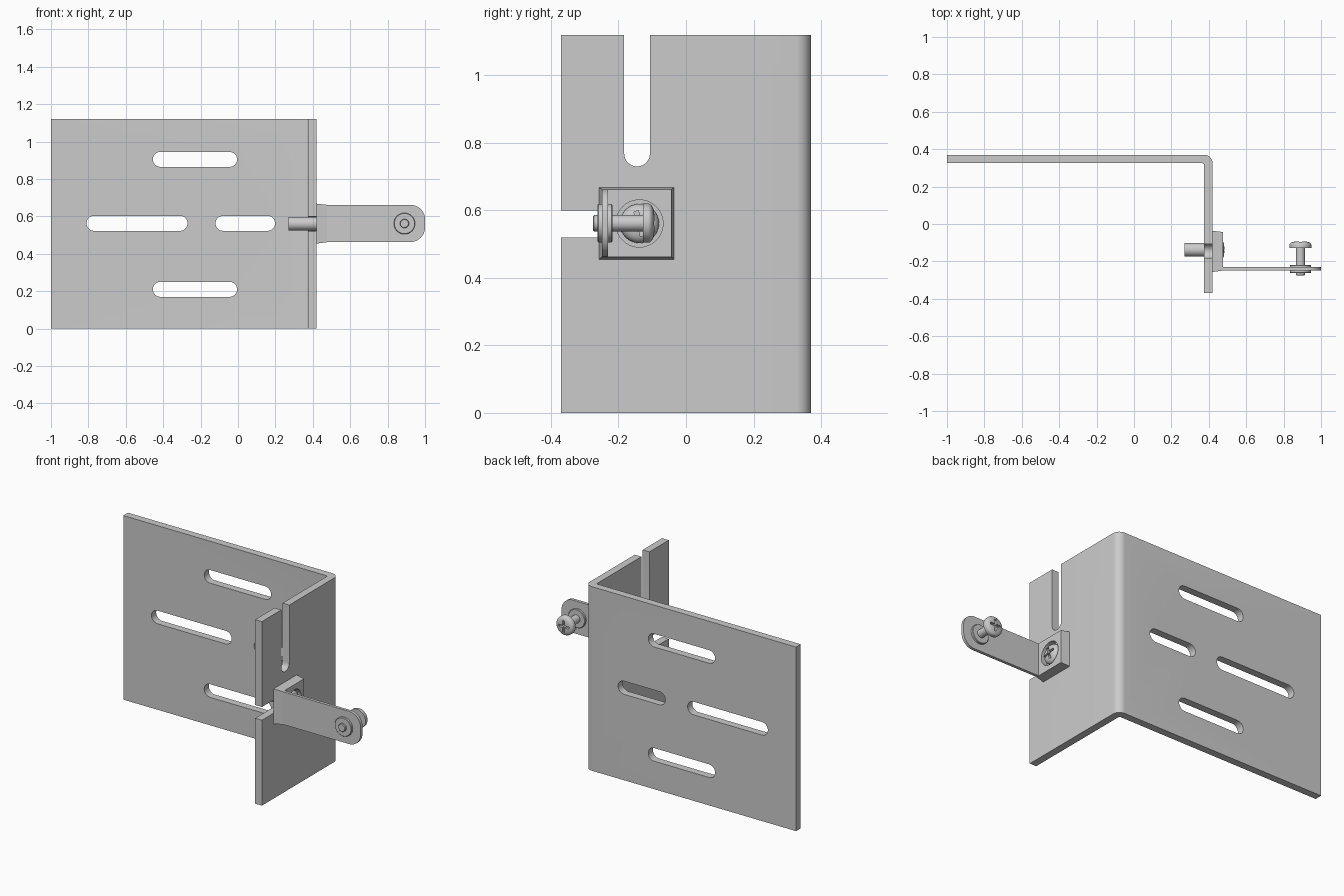
import bpy, bmesh
from math import sin, cos, pi, radians

if "Cube" in bpy.data.objects:
    bpy.data.objects.remove(bpy.data.objects["Cube"])

# axis mapping: profile (u, v) pushed along t
MAP = {'x': lambda u, v, t: (t, u, v),
       'y': lambda u, v, t: (u, t, v),
       'z': lambda u, v, t: (u, v, t)}


def finish(name, bm):
    bmesh.ops.remove_doubles(bm, verts=bm.verts, dist=1e-5)
    bmesh.ops.recalc_face_normals(bm, faces=bm.faces)
    me = bpy.data.meshes.new(name)
    bm.to_mesh(me)
    bm.free()
    ob = bpy.data.objects.new(name, me)
    bpy.context.collection.objects.link(ob)
    return ob


def loft(name, rings):
    bm = bmesh.new()
    vr = [[bm.verts.new(p) for p in r] for r in rings]
    n = len(vr[0])
    for a, b in zip(vr, vr[1:]):
        for i in range(n):
            j = (i + 1) % n
            bm.faces.new((a[i], a[j], b[j], b[i]))
    bm.faces.new(vr[0])
    bm.faces.new(vr[-1])
    return finish(name, bm)


def prism(name, pts, axis, a, b):
    return loft(name, [[MAP[axis](u, v, t) for u, v in pts] for t in (a, b)])


def lathe(name, prof, axis, cu, cv, n=40):
    # prof is a list of (radius, position along the axis)
    return loft(name, [[MAP[axis](cu + r * cos(2 * pi * i / n), cv + r * sin(2 * pi * i / n), t)
                        for i in range(n)] for r, t in prof])


def arc(cx, cy, r, a0, a1, n=10):
    return [(cx + r * cos(radians(a0 + (a1 - a0) * i / n)),
             cy + r * sin(radians(a0 + (a1 - a0) * i / n))) for i in range(n + 1)]


def slot(u0, u1, v, r):
    return arc(u1 - r, v, r, -90, 90, 16) + arc(u0 + r, v, r, 90, 270, 16)


def cut(ob, cutters):
    for c in cutters:
        m = ob.modifiers.new("cut", 'BOOLEAN')
        m.operation, m.solver, m.object = 'DIFFERENCE', 'EXACT', c
        bpy.context.view_layer.objects.active = ob
        bpy.ops.object.modifier_apply(modifier=m.name)
        bpy.data.objects.remove(c)


def cross(axis, cu, cv, length, width, a, b, turn):
    # plus-shaped driver recess
    l, w = length / 2, width / 2
    q = [(l, -w), (l, w), (w, w)]
    pts = []
    for k in range(4):
        for x, y in q:
            g = k * pi / 2 + radians(turn)
            pts.append((cu + x * cos(g) - y * sin(g), cv + x * sin(g) + y * cos(g)))
    return prism("cutter", pts, axis, a, b)


def dome(r, rim, top, n=8):
    # rounded screw-head profile from the rim to the crown
    return [(r * cos(pi / 2 * i / n) ** 0.6 if i < n else 0.0005,
             rim + (top - rim) * sin(pi / 2 * i / n)) for i in range(n + 1)]


# bent sheet bracket
prof = [(-1, 0.37)] + arc(0.375, 0.325, 0.045, 90, 0) + [(0.42, -0.37), (0.375, -0.37)] \
    + arc(0.365, 0.315, 0.01, 0, 90, 4) + [(-1, 0.325)]
bracket = prism("bracket", prof, 'z', 0, 1.12)
cuts = [prism("cutter", slot(u0, u1, v, 0.04), 'y', 0.25, 0.45)
        for u0, u1, v in ((-0.455, -0.005, 0.905), (-0.455, -0.005, 0.21),
                          (-0.81, -0.27, 0.563), (-0.12, 0.198, 0.563))]
# open slots in the flange, from the top and from the front edge
cuts.append(prism("cutter", [(v, u) for u, v in slot(0.73, 1.3, -0.145, 0.038)], 'x', 0.34, 0.46))
cuts.append(prism("cutter", slot(-0.6, -0.098, 0.56, 0.04), 'x', 0.34, 0.46))
cut(bracket, cuts)

# tapered clamp block with a round recess
CY, CZ = -0.138, 0.561


def rect(x, y0, y1, z0, z1):
    return [(x, y0, z0), (x, y1, z0), (x, y1, z1), (x, y0, z1)]


block = loft("clamp_block", [rect(0.42, -0.257, -0.036, 0.455, 0.668),
                             rect(0.475, -0.249, -0.043, 0.462, 0.662)])
cut(block, [lathe("cutter", [(0.07, 0.44), (0.07, 0.6)], 'x', CY, CZ)])

# clamp screw through the flange
clamp_screw = lathe("clamp_screw", [(0.036, 0.27), (0.036, 0.435), (0.058, 0.435)]
                    + dome(0.058, 0.452, 0.483), 'x', CY, CZ)
cut(clamp_screw, [cross('x', CY, CZ, 0.075, 0.014, 0.462, 0.6, 15)])

# thin contact arm with rounded end
arm_prof = [(0.46, 0.463)] + arc(0.922, 0.541, 0.078, -90, 0) \
    + arc(0.922, 0.584, 0.078, 0, 90) + [(0.46, 0.662)]
arm = prism("contact_arm", arm_prof, 'y', -0.249, -0.231)

# terminal screw with collars on both sides of the arm
SX, SZ = 0.89, 0.562
collar = lathe("collar", [(0.054, -0.262), (0.057, -0.259), (0.057, -0.221), (0.054, -0.218)],
               'y', SX, SZ)
screw = lathe("terminal_screw", [(0.021, -0.275), (0.024, -0.272), (0.024, -0.128), (0.058, -0.128)]
              + dome(0.058, -0.112, -0.093), 'y', SX, SZ)
cut(screw, [cross('y', SX, SZ, 0.07, 0.014, -0.108, 0, 0)])

# smooth the rounded surfaces, keep the edges sharp
for ob in (bracket, block, clamp_screw, arm, collar, screw):
    bpy.ops.object.select_all(action='DESELECT')
    ob.select_set(True)
    bpy.context.view_layer.objects.active = ob
    bpy.ops.object.shade_smooth_by_angle(angle=radians(30))
